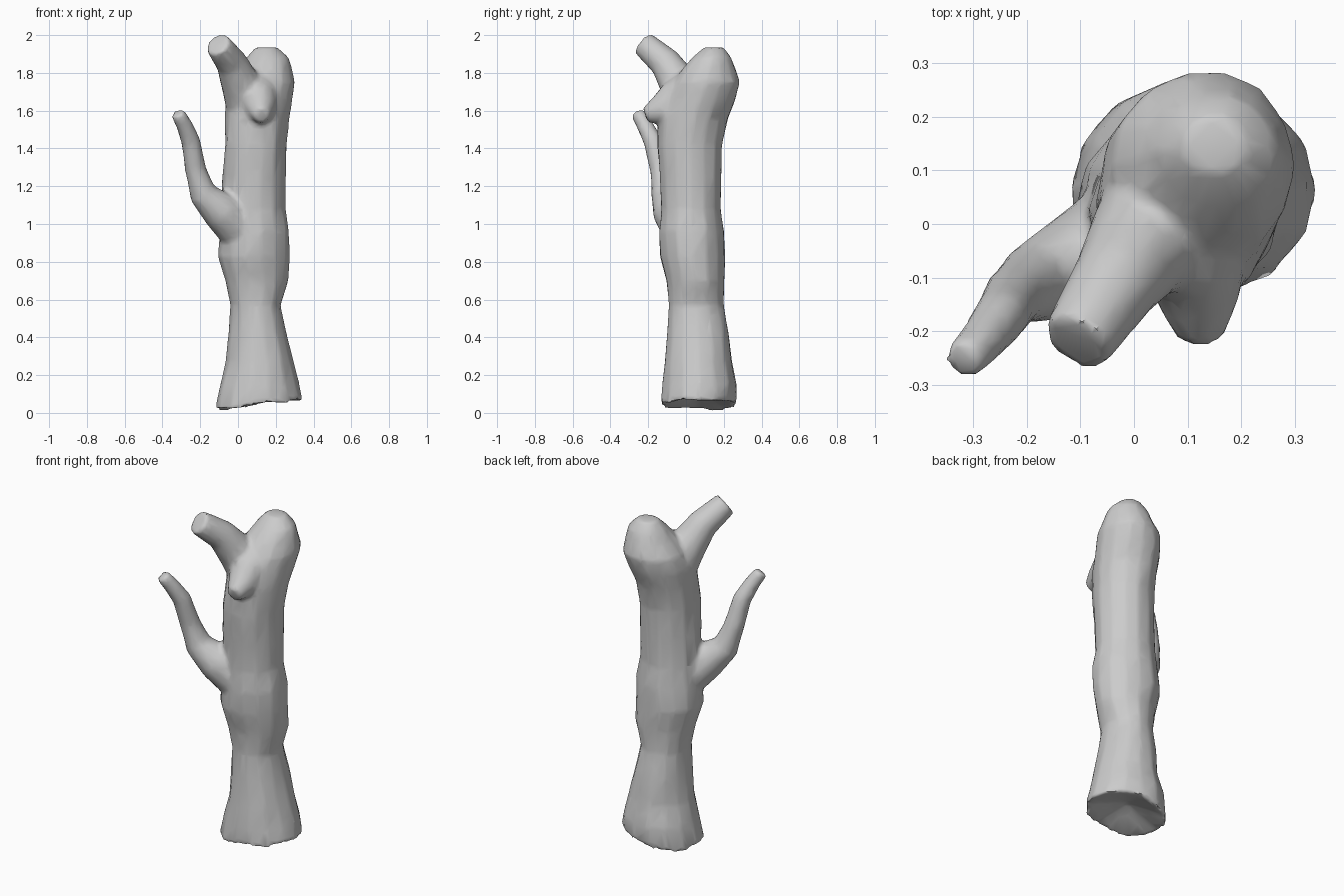
import bpy, bmesh, math, random
from mathutils import Vector

if "Cube" in bpy.data.objects:
    bpy.data.objects.remove(bpy.data.objects["Cube"])

random.seed(4)
SIDES = 14
bm = bmesh.new()


def loft(rings, start=None, end=None):
    """Skin a list of point rings and close both ends with a fan."""
    rows = [[bm.verts.new(p) for p in ring] for ring in rings]
    for a, b in zip(rows, rows[1:]):
        for i in range(SIDES):
            j = (i + 1) % SIDES
            bm.faces.new((a[i], a[j], b[j], b[i]))
    for row, tip, flip in ((rows[0], start, True), (rows[-1], end, False)):
        mid = sum((v.co for v in row), Vector()) / SIDES
        c = bm.verts.new(tip or mid)
        for i in range(SIDES):
            p, q = row[i], row[(i + 1) % SIDES]
            bm.faces.new((q, p, c) if flip else (p, q, c))


def limb(path):
    """Tapered round tube through (x, y, z, radius) points."""
    pts = [Vector(p[:3]) for p in path]
    rings = []
    for k, p in enumerate(pts):
        d = pts[min(k + 1, len(pts) - 1)] - pts[max(k - 1, 0)]
        q = d.to_track_quat('Z', 'Y')
        rings.append([p + q @ Vector((math.cos(t), math.sin(t), 0)) * path[k][3]
                      for t in ANGLES])
    loft(rings)


ANGLES = [2 * math.pi * i / SIDES for i in range(SIDES)]

# Trunk: z, x min, x max, y min, y max
sections = [
    (0.04, -0.125, 0.345, -0.135, 0.265),
    (0.15, -0.095, 0.325, -0.125, 0.268),
    (0.27, -0.065, 0.295, -0.115, 0.245),
    (0.42, -0.050, 0.258, -0.105, 0.230),
    (0.57, -0.037, 0.227, -0.095, 0.203),
    (0.70, -0.070, 0.267, -0.108, 0.203),
    (0.83, -0.112, 0.273, -0.140, 0.208),
    (0.96, -0.095, 0.270, -0.145, 0.202),
    (1.08, -0.085, 0.250, -0.130, 0.188),
    (1.25, -0.080, 0.250, -0.140, 0.188),
    (1.42, -0.070, 0.255, -0.155, 0.192),
    (1.56, -0.067, 0.268, -0.150, 0.225),
    (1.66, -0.065, 0.285, -0.115, 0.262),
    (1.75, -0.040, 0.300, -0.070, 0.288),
    (1.82, 0.010, 0.285, -0.020, 0.262),
    (1.88, 0.045, 0.268, 0.030, 0.240),
    (1.935, 0.090, 0.210, 0.095, 0.200),
]
rings = []
for k, (z, x0, x1, y0, y1) in enumerate(sections):
    ring = []
    for t in ANGLES:
        s = 1 + random.uniform(-0.02, 0.035)
        x = (x0 + x1) / 2 + (x1 - x0) / 2 * math.cos(t) * s
        y = (y0 + y1) / 2 + (y1 - y0) / 2 * math.sin(t) * s
        # Ragged foot, lower on the left
        dz = 0.03 * math.cos(t) + random.uniform(-0.012, 0.012) if k == 0 else 0
        ring.append((x, y, z + dz))
    rings.append(ring)
loft(rings, start=(0.11, 0.07, 0.11))

# Long side branch
limb([(0.03, 0.0, 0.95, 0.12), (-0.09, -0.075, 1.07, 0.105),
      (-0.185, -0.11, 1.16, 0.075), (-0.225, -0.135, 1.29, 0.057),
      (-0.25, -0.175, 1.44, 0.051), (-0.287, -0.222, 1.53, 0.043),
      (-0.32, -0.256, 1.588, 0.038)])

# Forked top branch
limb([(0.08, 0.06, 1.55, 0.13), (0.02, -0.03, 1.73, 0.108),
      (-0.035, -0.11, 1.855, 0.084), (-0.108, -0.222, 1.952, 0.068)])

# Broken front stub
limb([(0.10, 0.05, 1.74, 0.10), (0.11, -0.06, 1.66, 0.10),
      (0.12, -0.14, 1.60, 0.078), (0.125, -0.215, 1.575, 0.042)])

bmesh.ops.recalc_face_normals(bm, faces=bm.faces[:])
mesh = bpy.data.meshes.new("tree_trunk")
bm.to_mesh(mesh)
bm.free()
trunk = bpy.data.objects.new("tree_trunk", mesh)
bpy.context.collection.objects.link(trunk)
bpy.context.view_layer.objects.active = trunk
trunk.select_set(True)

# Fuse the parts, soften the joints, then reduce to a light mesh
fuse = trunk.modifiers.new("fuse", 'REMESH')
fuse.mode = 'VOXEL'
fuse.voxel_size = 0.014
soft = trunk.modifiers.new("soften", 'SMOOTH')
soft.factor = 0.5
soft.iterations = 5
light = trunk.modifiers.new("lighten", 'DECIMATE')
light.ratio = 0.12
for name in ("fuse", "soften", "lighten"):
    bpy.ops.object.modifier_apply(modifier=name)
bpy.ops.object.shade_smooth_by_angle(angle=math.radians(50))
